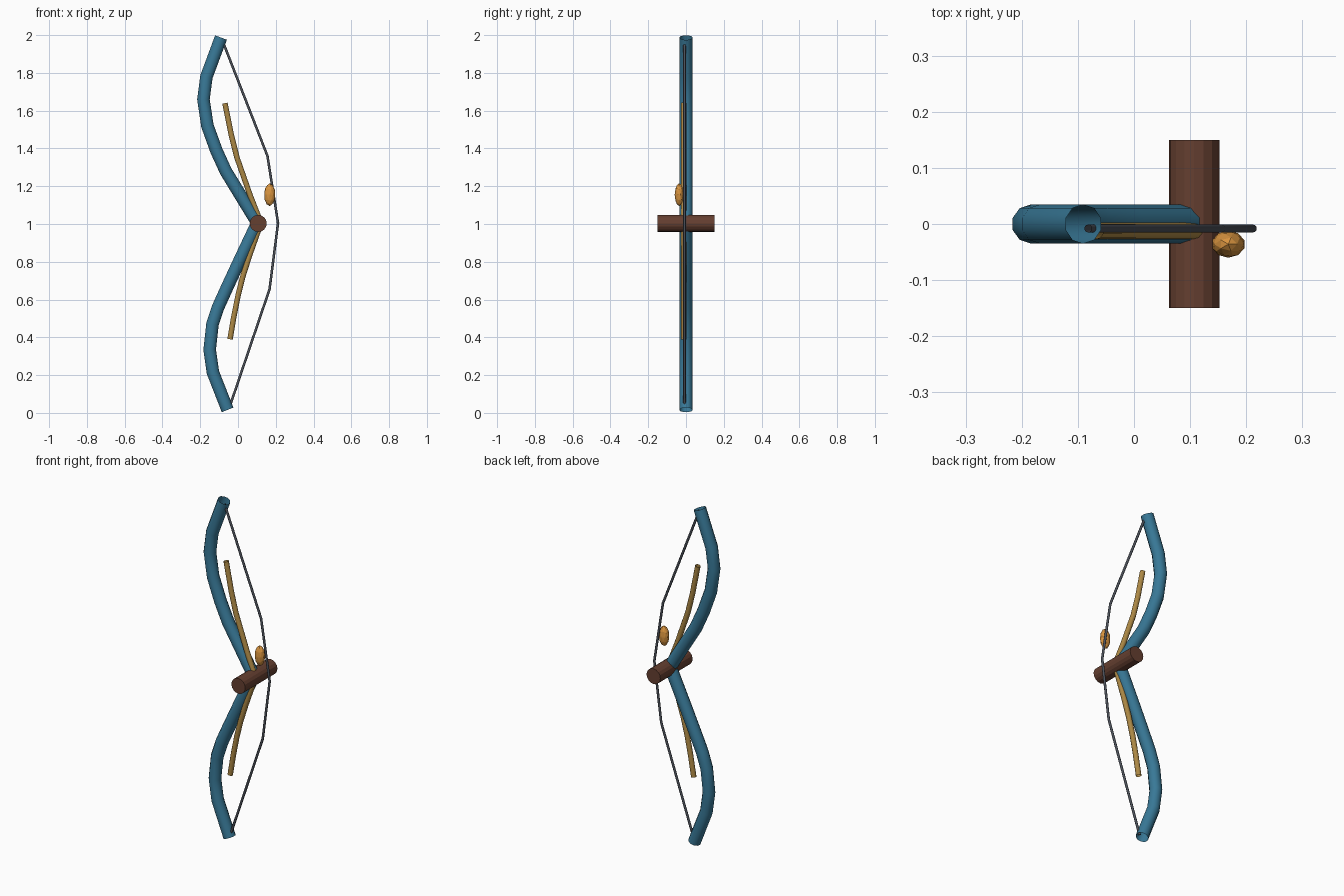
import bpy
import math

if "Cube" in bpy.data.objects:
    bpy.data.objects.remove(bpy.data.objects["Cube"])


def material(name, rgb):
    m = bpy.data.materials.new(name)
    m.diffuse_color = (*rgb, 1)
    m.use_nodes = True
    m.node_tree.nodes["Principled BSDF"].inputs["Base Color"].default_value = m.diffuse_color
    return m


blue = material("blue", (0.04, 0.19, 0.31))
brown = material("brown", (0.13, 0.05, 0.03))
gold = material("gold", (0.42, 0.25, 0.06))
steel = material("steel", (0.07, 0.08, 0.10))
amber = material("amber", (0.70, 0.30, 0.05))


def finish(ob, name, mat):
    ob.name = name
    ob.data.materials.clear()
    ob.data.materials.append(mat)


def tube(name, points, y, radius, mat):
    """Open-ended ten-sided tube along (x, z) points at depth y."""
    cu = bpy.data.curves.new(name, 'CURVE')
    cu.dimensions = '3D'
    cu.bevel_depth = radius
    cu.bevel_resolution = 3
    cu.use_fill_caps = False
    sp = cu.splines.new('POLY')
    sp.points.add(len(points) - 1)
    for p, (x, z) in zip(sp.points, points):
        p.co = (x, y, z, 1)
    ob = bpy.data.objects.new(name, cu)
    bpy.context.collection.objects.link(ob)
    bpy.ops.object.select_all(action='DESELECT')
    ob.select_set(True)
    bpy.context.view_layer.objects.active = ob
    bpy.ops.object.convert(target='MESH')
    ob = bpy.context.object
    bpy.ops.object.shade_smooth_by_angle(angle=math.radians(40))
    finish(ob, name, mat)


# Curved limbs
tube("upper_limb", [(0.10, 1.01), (-0.01, 1.19), (-0.065, 1.28), (-0.115, 1.39), (-0.162, 1.52),
                    (-0.183, 1.66), (-0.167, 1.78), (-0.09, 1.987)], 0, 0.035, blue)
tube("lower_limb", [(0.10, 1.0), (0.01, 0.81), (-0.055, 0.67), (-0.105, 0.56), (-0.135, 0.47),
                    (-0.15, 0.335), (-0.133, 0.215), (-0.055, 0.016)], 0, 0.035, blue)

# Thin gold strips inside the limbs
tube("upper_strip", [(0.12, 1.01), (0.065, 1.15), (0.03, 1.25), (-0.005, 1.35), (-0.035, 1.47),
                     (-0.069, 1.64)], -0.012, 0.015, gold)
tube("lower_strip", [(0.12, 1.0), (0.06, 0.83), (0.025, 0.72), (0.0, 0.62), (-0.022, 0.51),
                     (-0.042, 0.39)], -0.012, 0.015, gold)

# Bowstring
tube("bowstring", [(-0.082, 1.97), (0.156, 1.36), (0.212, 1.005), (0.167, 0.655),
                   (-0.045, 0.03)], -0.008, 0.007, steel)

# Cross handle
bpy.ops.mesh.primitive_cylinder_add(vertices=16, radius=0.045, depth=0.3,
                                    location=(0.107, 0, 1.003), rotation=(math.pi / 2, 0, 0))
finish(bpy.context.object, "handle", brown)

# Faceted bead by the string
bpy.ops.mesh.primitive_ico_sphere_add(subdivisions=2, radius=1, location=(0.168, -0.036, 1.155))
bead = bpy.context.object
bead.scale = (0.03, 0.024, 0.06)
finish(bead, "bead", amber)
